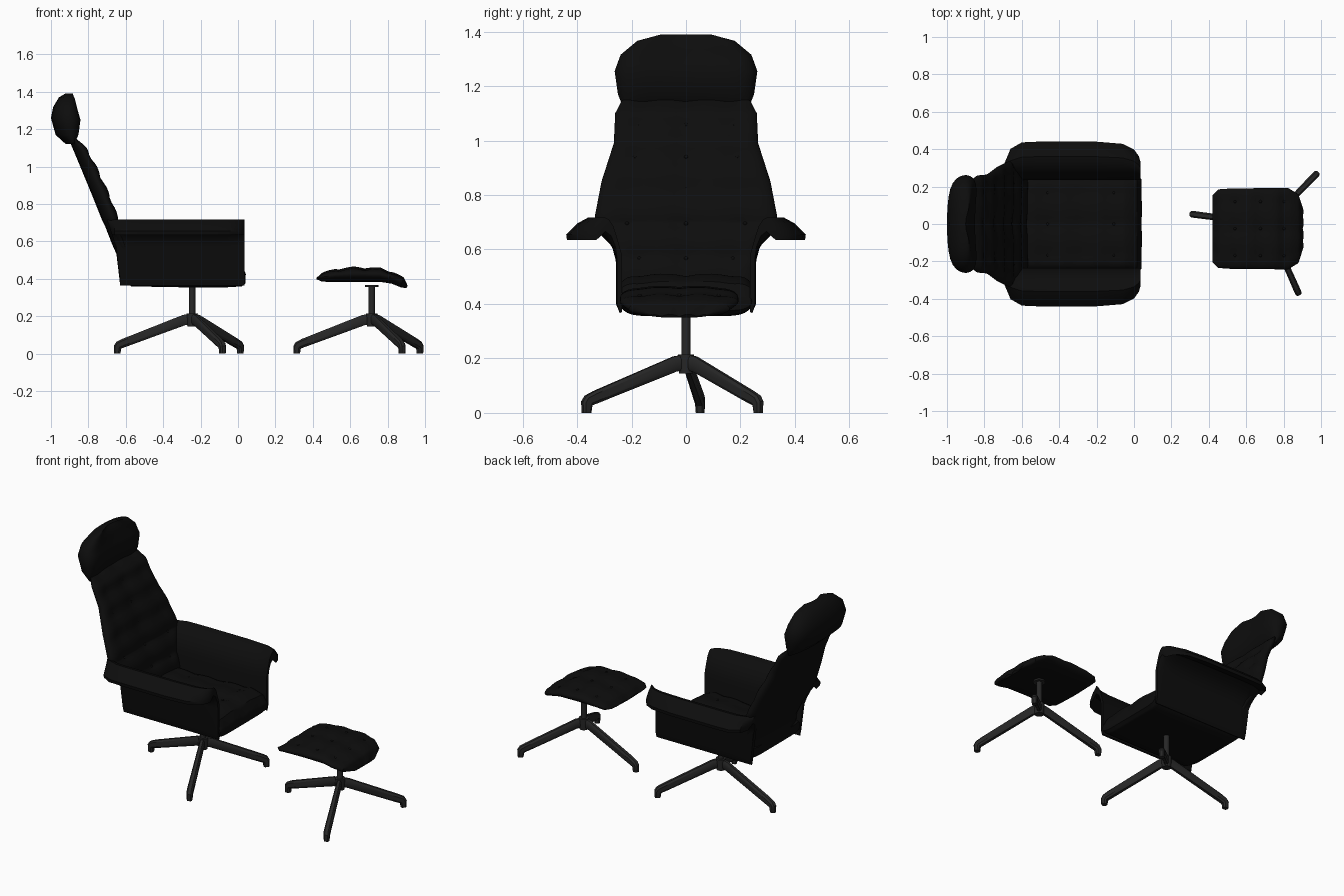
import bpy, bmesh, math
from mathutils import Vector, Matrix

if "Cube" in bpy.data.objects:
    bpy.data.objects.remove(bpy.data.objects["Cube"])


def material(name, c):
    m = bpy.data.materials.new(name)
    m.diffuse_color = (c, c, c, 1)
    m.use_nodes = True
    m.node_tree.nodes["Principled BSDF"].inputs["Base Color"].default_value = m.diffuse_color
    return m


LEATHER = material("black_leather", 0.004)
METAL = material("dark_metal", 0.02)


def finish(bm, name, mat, angle=35):
    bmesh.ops.recalc_face_normals(bm, faces=bm.faces)
    me = bpy.data.meshes.new(name)
    bm.to_mesh(me)
    bm.free()
    me.materials.append(mat)
    ob = bpy.data.objects.new(name, me)
    bpy.context.collection.objects.link(ob)
    bpy.ops.object.select_all(action='DESELECT')
    ob.select_set(True)
    bpy.context.view_layer.objects.active = ob
    bpy.ops.object.shade_smooth_by_angle(angle=math.radians(angle))
    return ob


def loft(rings, name, mat, angle=35):
    """Skin closed rings of points and cap both ends."""
    bm = bmesh.new()
    vs = [[bm.verts.new(p) for p in r] for r in rings]
    n = len(vs[0])
    for a, b in zip(vs, vs[1:]):
        for i in range(n):
            bm.faces.new((a[i], a[(i + 1) % n], b[(i + 1) % n], b[i]))
    bm.faces.new(vs[0])
    bm.faces.new(vs[-1])
    return finish(bm, name, mat, angle)


def pad(name, stations, rows=0, amp=0.0, wrap=0.0, cy=0.0, power=6, sub=5, n=24):
    """Cushion through stations (face x, z, rear x, z, half width), with button tufting."""
    pts = []
    for a, b in zip(stations, stations[1:]):
        for k in range(sub):
            pts.append([p + (q - p) * k / sub for p, q in zip(a, b)])
    pts.append(list(stations[-1]))
    dist = [0.0]
    for a, b in zip(pts, pts[1:]):
        dist.append(dist[-1] + math.hypot(b[0] - a[0], b[1] - a[1]))
    us = [math.sin(math.pi / 2 * (2 * i / n - 1)) for i in range(n + 1)]

    def point(p, v, u, front):
        f, r = Vector((p[0], 0, p[1])), Vector((p[2], 0, p[3]))
        e = max(0.0, 1 - abs(u) ** power) ** 0.5
        q = (f + r) / 2 + (f - r) / 2 * e * (1 if front else -1)
        if front and rows:
            su = abs(math.sin(1.5 * math.pi * u))
            sv = abs(math.sin(math.pi * rows * v))
            q -= (f - r).normalized() * amp * (1 - su) * (1 - sv * 0.6) * e
            q -= (f - r).normalized() * amp * 0.8 * (1 - sv) * e
        return q + Vector((wrap * u * u, cy + p[4] * u, 0))

    rings = []
    for p, d in zip(pts, dist):
        v = d / dist[-1]
        rings.append([point(p, v, u, True) for u in us] +
                     [point(p, v, u, False) for u in us[-2:0:-1]])
    ob = loft(rings, name, LEATHER)
    # buttons in the tufting hollows
    if rows:
        bm = bmesh.new()
        for k in range(1, rows):
            i = min(range(len(dist)), key=lambda j: abs(dist[j] / dist[-1] - k / rows))
            for u in (-2 / 3, 0, 2 / 3):
                c = point(pts[i], k / rows, u, True)
                bmesh.ops.create_uvsphere(bm, u_segments=8, v_segments=6, radius=0.009,
                                          matrix=Matrix.Translation(c))
        finish(bm, name + "_buttons", LEATHER)
    return ob


# Tufted backrest with its widened waist
pad("backrest", [
    (-0.56, 0.46, -0.63, 0.40, 0.25), (-0.58, 0.55, -0.64, 0.51, 0.25),
    (-0.60, 0.62, -0.675, 0.59, 0.27), (-0.63, 0.70, -0.71, 0.68, 0.325),
    (-0.64, 0.73, -0.725, 0.71, 0.335), (-0.69, 0.86, -0.777, 0.84, 0.31),
    (-0.755, 1.0, -0.835, 0.98, 0.265), (-0.81, 1.10, -0.885, 1.10, 0.26),
    (-0.86, 1.15, -0.905, 1.145, 0.235)], rows=6, amp=0.014, wrap=0.015)

# Headrest pillow
pad("headrest", [
    (-0.89, 1.12, -0.92, 1.12, 0.23), (-0.862, 1.17, -0.975, 1.17, 0.25),
    (-0.85, 1.25, -1.0, 1.26, 0.262), (-0.868, 1.31, -0.988, 1.32, 0.24),
    (-0.882, 1.36, -0.958, 1.37, 0.18), (-0.90, 1.39, -0.925, 1.39, 0.09)],
    wrap=0.025, sub=2, n=16)

# Seat cushion
pad("seat", [
    (-0.63, 0.48, -0.63, 0.40, 0.25), (-0.57, 0.50, -0.57, 0.36, 0.25),
    (-0.30, 0.50, -0.30, 0.355, 0.25), (-0.06, 0.515, -0.06, 0.355, 0.25),
    (0.015, 0.485, 0.02, 0.36, 0.25), (0.042, 0.44, 0.04, 0.375, 0.24)],
    rows=4, amp=0.016, power=8)

# Side shell flaring out into the armrest, mirrored to the other side
SECTION = [(0.235, 0.37), (0.235, 0.58), (0.255, 0.64), (0.29, 0.685), (0.33, 0.71),
           (0.36, 0.717), (0.40, 0.695), (0.44, 0.655), (0.437, 0.635), (0.40, 0.65),
           (0.36, 0.667), (0.31, 0.65), (0.27, 0.61), (0.258, 0.57), (0.257, 0.40),
           (0.243, 0.366)]
arm_rings = []
for x, flare in [(-0.70, 0.5), (-0.66, 0.8), (-0.60, 0.98), (-0.52, 1), (-0.20, 1),
                 (-0.06, 0.94), (0.0, 0.78), (0.025, 0.6), (0.036, 0.42)]:
    arm_rings.append([(max(x, -0.63 - max(0, z - 0.5) * 0.32 + (x + 0.7) * 0.05),
                       0.25 + (y - 0.25) * (flare if y > 0.25 else 1), z)
                      for y, z in SECTION])
arm = loft(arm_rings, "armrests", LEATHER)
mirror = arm.modifiers.new("mirror", 'MIRROR')
mirror.use_axis = (False, True, False)

# Footstool cushion
pad("footstool_cushion", [
    (0.42, 0.415, 0.42, 0.398, 0.18), (0.45, 0.435, 0.45, 0.385, 0.21),
    (0.52, 0.457, 0.52, 0.384, 0.215), (0.62, 0.467, 0.62, 0.384, 0.216),
    (0.76, 0.462, 0.76, 0.384, 0.217), (0.83, 0.44, 0.82, 0.375, 0.217),
    (0.885, 0.41, 0.87, 0.355, 0.185), (0.912, 0.37, 0.90, 0.35, 0.10)],
    rows=4, amp=0.011, cy=-0.025, power=4)


def cylinder(name, x, r1, r2, z0, z1):
    bm = bmesh.new()
    bmesh.ops.create_cone(bm, cap_ends=True, segments=20, radius1=r1, radius2=r2,
                          depth=z1 - z0, matrix=Matrix.Translation((x, 0, (z0 + z1) / 2)))
    finish(bm, name, METAL)


def leg(name, cx, fx, fy):
    """Tapered leg of rings (top r, z, bottom r, z, half width) ending in a foot."""
    R = math.hypot(fx, fy)
    d = Vector((fx, fy, 0)) / R
    side = Vector((-d.y, d.x, 0))
    rings = []
    for tr, tz, br, bz, w in [
            (0, 0.215, 0, 0.157, 0.014), (0.05, 0.207, 0.04, 0.152, 0.014),
            (R - 0.03, 0.08, R - 0.045, 0.037, 0.018),
            (R + 0.004, 0.063, R - 0.02, 0.028, 0.018),
            (R + 0.018, 0.042, R - 0.018, 0.02, 0.017),
            (R + 0.016, 0.0, R - 0.016, 0.0, 0.015)]:
        t = Vector((cx, 0, tz)) + d * tr
        b = Vector((cx, 0, bz)) + d * br
        q = (t - b) * 0.22
        c = w * 0.55
        rings.append([t - side * c, t + side * c, t - q + side * w, b + q + side * w,
                      b + side * c, b - side * c, b + q - side * w, t - q - side * w])
    loft(rings, name, METAL, 30)


# Matching three-legged pedestals under chair and footstool
for label, cx in (("chair", -0.245), ("footstool", 0.715)):
    cylinder(label + "_column", cx, 0.017, 0.017, 0.16, 0.364)
    cylinder(label + "_hub", cx, 0.026, 0.03, 0.145, 0.215)
    cylinder(label + "_plate", cx, 0.035, 0.035, 0.357, 0.367)
    for i, (fx, fy) in enumerate([(-0.40, 0.052), (0.258, 0.265), (0.162, -0.365)]):
        leg(f"{label}_leg_{i + 1}", cx, fx, fy)
